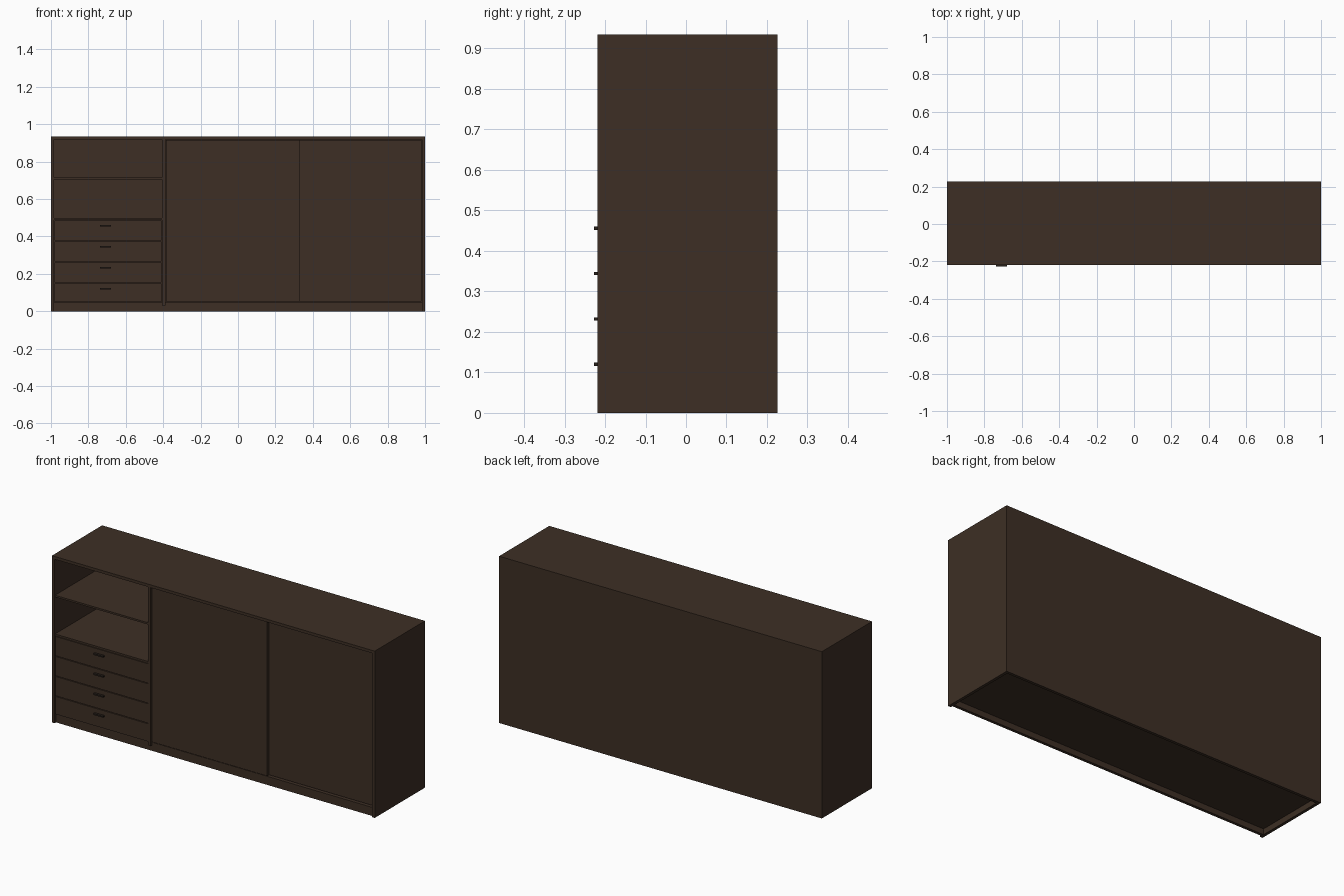
import bpy

cube = bpy.data.objects.get("Cube")
if cube:
    bpy.data.objects.remove(cube, do_unlink=True)


def make_material(name, rgb):
    mat = bpy.data.materials.new(name)
    mat.use_nodes = True
    colour = (*rgb, 1.0)
    mat.diffuse_color = colour
    mat.node_tree.nodes["Principled BSDF"].inputs["Base Color"].default_value = colour
    return mat


wood = make_material("dark_walnut", (0.047, 0.028, 0.018))
metal = make_material("dark_handle", (0.022, 0.015, 0.011))


def box(name, x, y, z, mat=wood):
    """Box from (low, high) pairs on each axis."""
    bpy.ops.mesh.primitive_cube_add(size=1)
    ob = bpy.context.object
    ob.name = name
    ob.location = [(a + b) / 2 for a, b in (x, y, z)]
    ob.scale = [b - a for a, b in (x, y, z)]
    bpy.ops.object.transform_apply(location=True, rotation=False, scale=True)
    ob.data.materials.append(mat)
    return ob


FRONT, BACK, TOP, T = -0.218, 0.226, 0.934, 0.016
INNER = 1 - T
FLOOR = 0.048
DIV = (-0.406, -0.388)

# Carcass
for side, s in (("right", -1), ("left", 1)):
    box(side + "_side_panel", sorted((s, s * INNER)), (FRONT, BACK), (0, TOP - T))
box("top_panel", (-1, 1), (FRONT, BACK), (TOP - T, TOP))
box("back_panel", (-INNER, INNER), (BACK - T, BACK), (0, TOP - T))
box("bottom_panel", (-INNER, INNER), (FRONT + 0.012, BACK - T), (FLOOR - T, FLOOR))
box("front_plinth", (-INNER, INNER), (FRONT + 0.012, FRONT + 0.028), (0, FLOOR - T))
box("divider", DIV, (FRONT, BACK - T), (FLOOR - T, TOP - T))

# Open shelves
for name, z in (("middle_shelf", 0.705), ("lower_shelf", 0.488)):
    box(name, (-INNER, DIV[0]), (FRONT + 0.004, BACK - T), (z, z + 0.01))

# Drawers with bar handles
edges = [FLOOR, 0.151, 0.263, 0.375, 0.487]
for i, (low, high) in enumerate(zip(edges, edges[1:]), 1):
    box(f"drawer_{i}", (-INNER + 0.003, DIV[0] - 0.003), (FRONT + 0.004, BACK - 0.05),
        (low + 0.002, high - 0.002))
    z = high - 0.031
    box(f"drawer_handle_{i}", (-0.737, -0.678), (FRONT - 0.009, FRONT + 0.006),
        (z - 0.004, z + 0.004), metal)

# Sliding doors, one in front of the other
DOOR_Z = (FLOOR + 0.004, TOP - T - 0.003)
box("front_sliding_door", (DIV[1] + 0.003, 0.328), (FRONT + 0.008, FRONT + 0.022), DOOR_Z)
box("rear_sliding_door", (0.29, INNER - 0.003), (FRONT + 0.025, FRONT + 0.039), DOOR_Z)
